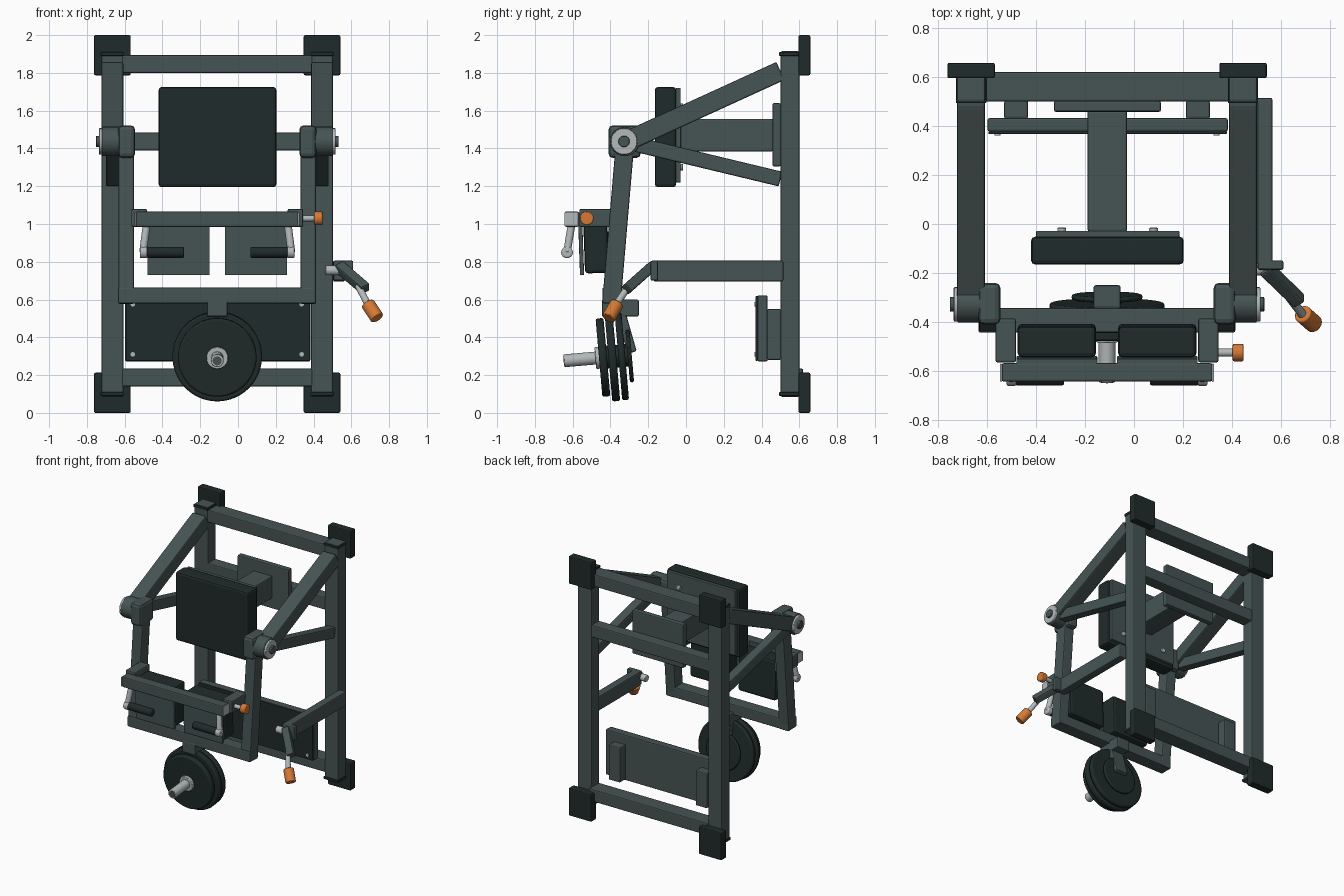
import bpy, bmesh, math
from mathutils import Vector, Matrix

if "Cube" in bpy.data.objects:
    bpy.data.objects.remove(bpy.data.objects["Cube"], do_unlink=True)


def material(name, rgb):
    m = bpy.data.materials.new(name)
    m.use_nodes = True
    m.diffuse_color = (*rgb, 1)
    m.node_tree.nodes["Principled BSDF"].inputs["Base Color"].default_value = (*rgb, 1)
    return m


FRAME = material("slate frame", (0.062, 0.088, 0.088))
DARK = material("dark rubber", (0.0145, 0.0235, 0.0235))
METAL = material("light metal", (0.45, 0.48, 0.49))
ORANGE = material("orange grip", (0.66, 0.19, 0.035))
CX = -0.11  # symmetry plane of the frame


def finish(name, bm, mat, bevel, smooth=False):
    bmesh.ops.recalc_face_normals(bm, faces=bm.faces)
    me = bpy.data.meshes.new(name)
    bm.to_mesh(me)
    bm.free()
    me.materials.append(mat)
    ob = bpy.data.objects.new(name, me)
    bpy.context.collection.objects.link(ob)
    if bevel:
        mod = ob.modifiers.new("soft edges", "BEVEL")
        mod.width, mod.segments = bevel, 2
        mod.limit_method = "ANGLE"
        mod.angle_limit = math.radians(40)
    if smooth:
        bpy.ops.object.select_all(action="DESELECT")
        ob.select_set(True)
        bpy.context.view_layer.objects.active = ob
        bpy.ops.object.shade_smooth_by_angle(angle=math.radians(35))
    return ob


def box(name, x, y, z, mat=FRAME, bevel=0.008, tilt=0):
    """Box from (min, max) ranges, optionally leaning about the x axis."""
    bm = bmesh.new()
    c = [(a + b) / 2 for a, b in (x, y, z)]
    size = [abs(b - a) for a, b in (x, y, z)]
    m = Matrix.Translation(c) @ Matrix.Rotation(math.radians(tilt), 4, "X")
    bmesh.ops.create_cube(bm, size=1, matrix=m @ Matrix.Diagonal((*size, 1)))
    return finish(name, bm, mat, bevel)


def side_box(name, s, off, y, z, mat=FRAME, bevel=0.008, tilt=0):
    """Box given by its distance range from the symmetry plane, on side s."""
    return box(name, sorted(CX + s * o for o in off), y, z, mat, bevel, tilt)


def beam(name, p, q, width, depth, mat=FRAME, bevel=0.008):
    """Rectangular bar running from p to q."""
    p, q = Vector(p), Vector(q)
    d = (q - p).normalized()
    ax = (Vector((1, 0, 0)) - d * d.x).normalized()
    m = Matrix((ax, d.cross(ax), d)).transposed().to_4x4()
    m = Matrix.Translation((p + q) / 2) @ m
    bm = bmesh.new()
    bmesh.ops.create_cube(bm, size=1, matrix=m @ Matrix.Diagonal((width, depth, (q - p).length, 1)))
    return finish(name, bm, mat, bevel)


def rod(name, p, q, r, mat=METAL, bevel=0.004, sides=32):
    """Round bar from p to q."""
    p, q = Vector(p), Vector(q)
    m = Matrix.Translation((p + q) / 2) @ (q - p).to_track_quat("Z", "Y").to_matrix().to_4x4()
    bm = bmesh.new()
    bmesh.ops.create_cone(bm, cap_ends=True, segments=sides, radius1=r, radius2=r,
                          depth=(q - p).length, matrix=m)
    return finish(name, bm, mat, bevel, True)


# Main frame, pivots and swing arms, one per side
for s, tag in ((1, "left"), (-1, "right")):
    x = CX + s * 0.555
    side_box(f"{tag}_upright", s, (0.497, 0.613), (0.50, 0.60), (0.085, 1.915))
    for z, end in ((0.0, "lower"), (1.787, "upper")):
        side_box(f"{tag}_{end}_foot", s, (0.458, 0.652), (0.595, 0.658), (z, z + 0.213), DARK)
    for z, end in ((0.09, "lower"), (1.89, "upper")):
        side_box(f"{tag}_{end}_plug", s, (0.493, 0.617), (0.493, 0.597), (z, z + 0.02), DARK, 0.004)
    beam(f"{tag}_upper_arm", (x, -0.32, 1.435), (x, 0.50, 1.81), 0.115, 0.105)
    beam(f"{tag}_lower_arm", (x, -0.30, 1.43), (x, 0.50, 1.238), 0.07, 0.08)
    side_box(f"{tag}_pivot_block", s, (0.435, 0.525), (-0.41, -0.24), (1.35, 1.522), bevel=0.022)
    rod(f"{tag}_pivot_hub", (CX + s * 0.51, -0.325, 1.437), (CX + s * 0.61, -0.325, 1.437), 0.078, FRAME)
    rod(f"{tag}_washer", (CX + s * 0.608, -0.328, 1.437), (CX + s * 0.626, -0.328, 1.437), 0.07)
    rod(f"{tag}_pivot_bolt", (CX + s * 0.60, -0.328, 1.437), (CX + s * 0.642, -0.328, 1.437), 0.03, FRAME)
    xs = CX + s * 0.482
    beam(f"{tag}_swing_arm", (xs, -0.325, 1.40), (xs, -0.395, 0.58), 0.083, 0.098)

# Horizontal members
box("top_beam", (-0.615, 0.395), (0.50, 0.62), (1.80, 1.895))
box("bottom_beam", (-0.615, 0.395), (0.50, 0.62), (0.14, 0.235))
box("middle_beam", (-0.615, 0.395), (0.502, 0.595), (1.39, 1.485))
box("swing_crossbar", (-0.635, 0.413), (-0.443, -0.342), (0.58, 0.663))

# Chest pad and its mount
box("chest_pad", (-0.42, 0.203), (-0.165, -0.052), (1.195, 1.725), DARK, 0.016)
box("chest_pad_plate", (-0.40, 0.185), (-0.054, -0.028), (1.22, 1.72), bevel=0.004)
box("chest_post", (-0.19, -0.028), (-0.03, 0.462), (1.385, 1.557))
box("chest_mount_plate", (-0.327, 0.11), (0.458, 0.502), (1.305, 1.64))
for x in (-0.295, 0.08):
    for z in (1.30, 1.62):
        rod("chest_plate_bolt", (x, -0.03, z), (x, -0.015, z), 0.018)

# Foot plate
box("foot_plate", (-0.598, 0.383), (0.378, 0.432), (0.272, 0.622))
box("foot_plate_cover", (-0.594, 0.379), (0.367, 0.38), (0.276, 0.618), DARK, 0.004)
for s, tag in ((1, "left"), (-1, "right")):
    side_box(f"{tag}_foot_standoff", s, (0.322, 0.42), (0.43, 0.503), (0.28, 0.55))
    for z in (0.31, 0.575):
        xb = CX + s * 0.447
        rod("foot_plate_bolt", (xb, 0.37, z), (xb, 0.362, z), 0.012, bevel=0, sides=16)

# Weight stack on a tilted axle
tilt = math.radians(5)
axis = Vector((0, -math.cos(tilt), -math.sin(tilt)))
hub = Vector((CX, -0.39, 0.298))


def on_axle(t):
    return hub + axis * t


for i, (t, r, w) in enumerate(((0.05, 0.208, 0.042), (0.0, 0.237, 0.042), (-0.05, 0.235, 0.036),
                               (-0.092, 0.145, 0.022))):
    rod(f"weight_disc_{i + 1}", on_axle(t - w / 2), on_axle(t + w / 2), r, DARK, 0.01, 64)
rod("weight_core", on_axle(-0.1), on_axle(0.06), 0.06, DARK)
rod("axle_collar", on_axle(0.06), on_axle(0.09), 0.058)
rod("axle", on_axle(-0.10), on_axle(0.257), 0.034)
rod("axle_bore", on_axle(0.255), on_axle(0.259), 0.024, FRAME, 0)
beam("weight_hanger", (CX, -0.365, 0.60), (CX, -0.285, 0.32), 0.105, 0.05)
box("weight_bracket", (-0.165, -0.055), (-0.445, -0.25), (0.51, 0.60))

# Arm pads, handle bar and hand grips
for s, tag in ((1, "left"), (-1, "right")):
    side_box(f"{tag}_arm_pad", s, (0.045, 0.365), (-0.54, -0.412), (0.74, 1.05), DARK, 0.018, 2)
    side_box(f"{tag}_arm_pad_plate", s, (0.04, 0.37), (-0.567, -0.545), (0.73, 1.06), FRAME, 0.004, 2)
    side_box(f"{tag}_bar_bracket", s, (0.372, 0.455), (-0.565, -0.385), (0.985, 1.08))
    side_box(f"{tag}_bar_cap", s, (0.428, 0.437), (-0.643, -0.57), (0.988, 1.062), METAL, 0.003)
    top = (CX + s * 0.375, -0.607, 0.99)
    low = (CX + s * 0.393, -0.63, 0.85)
    rod(f"{tag}_grip_stem", top, low, 0.02)
    rod(f"{tag}_grip_joint", (CX + s * 0.41, -0.63, 0.85), (CX + s * 0.37, -0.63, 0.85), 0.031, bevel=0.008)
    rod(f"{tag}_hand_grip", (CX + s * 0.375, -0.63, 0.85), (CX + s * 0.175, -0.63, 0.85), 0.029, DARK, 0.008)
box("handle_bar", (-0.54, 0.32), (-0.643, -0.568), (0.985, 1.066))
rod("pin_rod", (0.33, -0.525, 1.03), (0.41, -0.525, 1.03), 0.016)
rod("pin_knob", (0.403, -0.525, 1.03), (0.447, -0.525, 1.03), 0.036, ORANGE, 0.006)

# Release lever on the left side
box("lever_support", (0.503, 0.565), (-0.17, 0.515), (0.695, 0.806))
box("lever_bracket", (0.505, 0.61), (-0.187, -0.148), (0.70, 0.806))
rod("lever_pivot", (0.463, -0.185, 0.755), (0.545, -0.185, 0.755), 0.026)
beam("lever_arm", (0.535, -0.18, 0.775), (0.675, -0.315, 0.655), 0.055, 0.055)
rod("lever_rod", (0.635, -0.30, 0.675), (0.69, -0.372, 0.57), 0.018)
rod("lever_grip", (0.687, -0.366, 0.578), (0.737, -0.41, 0.502), 0.037, ORANGE, 0.006)
